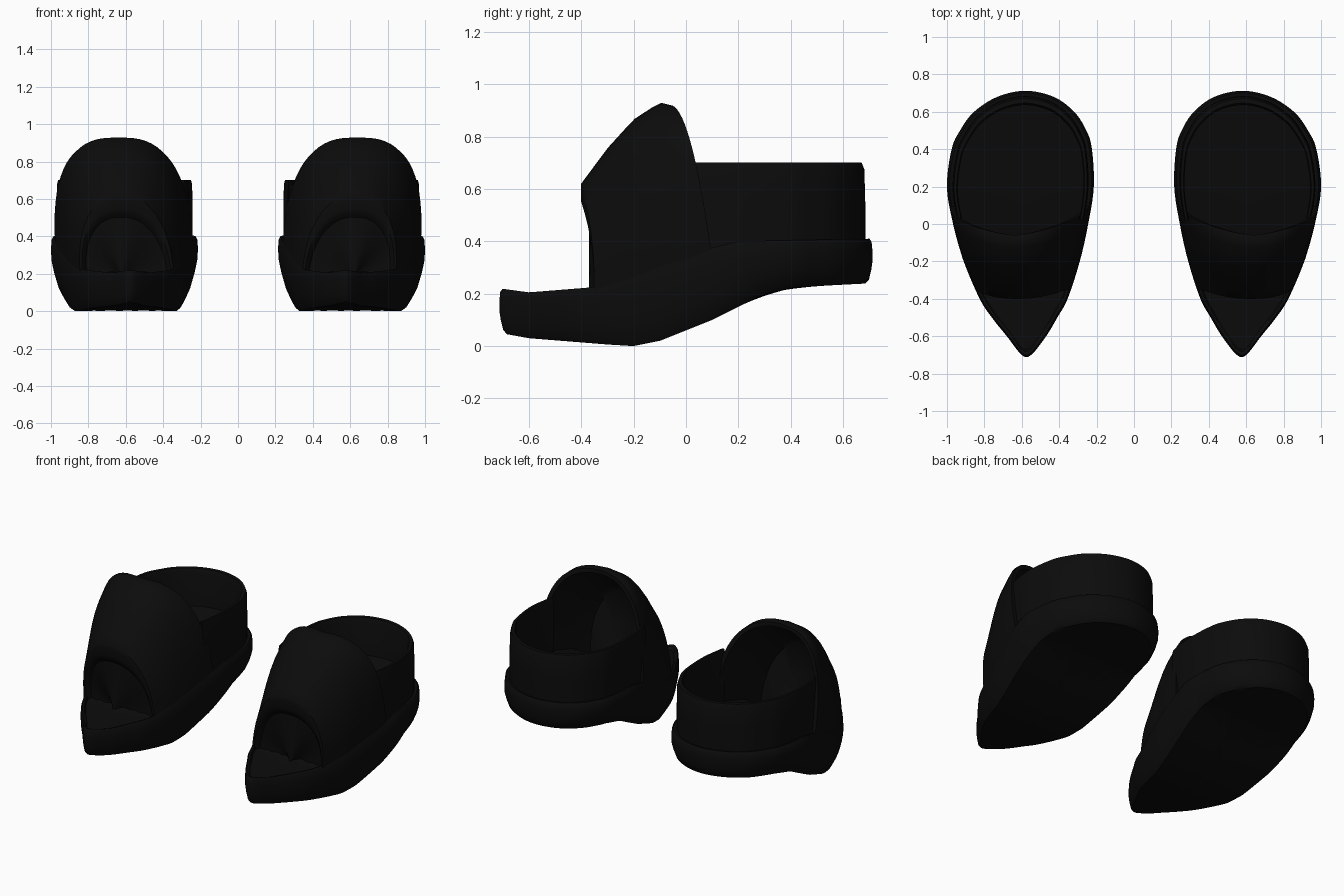
import bpy, bmesh, math

cube = bpy.data.objects.get("Cube")
if cube:
    bpy.data.objects.remove(cube, do_unlink=True)

black = bpy.data.materials.new("black_leather")
black.use_nodes = True
colour = (0.0035, 0.0035, 0.0035, 1)
black.diffuse_color = colour
bsdf = next(n for n in black.node_tree.nodes if n.type == 'BSDF_PRINCIPLED')
bsdf.inputs["Base Color"].default_value = colour
bsdf.inputs["Roughness"].default_value = 0.8

# Edges of the shoe plan: (y, inner x, outer x); then height profiles (y, z)
PLAN = [(-0.70, 0.55, 0.60), (-0.6, 0.47, 0.68), (-0.5, 0.41, 0.76), (-0.4, 0.355, 0.825),
        (-0.2, 0.29, 0.91), (0, 0.245, 0.967), (0.2, 0.215, 1.0), (0.4, 0.225, 0.975),
        (0.5, 0.255, 0.93), (0.6, 0.32, 0.855), (0.68, 0.43, 0.73)]
BOTTOM = [(-0.71, 0.05), (-0.6, 0.03), (-0.3, 0.006), (-0.2, 0.0), (-0.1, 0.02),
          (0.1, 0.10), (0.3, 0.2), (0.42, 0.225), (0.71, 0.24)]
TOP = [(-0.71, 0.22), (-0.6, 0.205), (-0.35, 0.225), (0, 0.35), (0.2, 0.4), (0.71, 0.41)]
FOOTBED = [(-0.71, 0.19), (-0.3, 0.205), (-0.15, 0.32), (0.2, 0.4), (0.65, 0.47)]
RIDGE = [(-0.40, 0.62), (-0.3, 0.755), (-0.2, 0.865), (-0.1, 0.93), (-0.06, 0.92)]


def lerp(table, y, col=1):
    y = min(max(y, table[0][0]), table[-1][0])
    for a, b in zip(table, table[1:]):
        if y <= b[0]:
            t = (y - a[0]) / (b[0] - a[0])
            return a[col] + t * (b[col] - a[col])


def catmull(pts, steps=8):
    out, n = [], len(pts)
    for i in range(n):
        p = [pts[(i + k - 1) % n] for k in range(4)]
        for s in range(steps):
            t = s / steps
            out.append(tuple(0.5 * (2 * b + (c - a) * t + (2 * a - 5 * b + 4 * c - d) * t * t
                                    + (3 * b - a - 3 * c + d) * t ** 3)
                             for a, b, c, d in zip(*p)))
    return out


# Closed plan outline, from the toe up the outer side, round the heel and back
OUTLINE = catmull([(r[2], r[0]) for r in PLAN] + [(0.58, 0.712)]
                  + [(r[1], r[0]) for r in reversed(PLAN)])
CX, CY = 0.6, 0.02


def ring(sx, sy, z):
    pts = [(CX + (x - CX) * sx, CY + (y - CY) * sy) for x, y in OUTLINE]
    return [(x, y, z(y)) for x, y in pts]


def loft(name, rings, side, closed=True):
    bm = bmesh.new()
    rows = [[bm.verts.new((x * side, y, z)) for x, y, z in r] for r in rings]
    for a, b in zip(rows, rows[1:]):
        n = len(a)
        for i in range(n if closed else n - 1):
            j = (i + 1) % n
            bm.faces.new((a[i], a[j], b[j], b[i]))
    bmesh.ops.remove_doubles(bm, verts=bm.verts, dist=0.0005)
    bmesh.ops.recalc_face_normals(bm, faces=bm.faces)
    me = bpy.data.meshes.new(name)
    bm.to_mesh(me)
    bm.free()
    me.materials.append(black)
    ob = bpy.data.objects.new(name, me)
    bpy.context.collection.objects.link(ob)
    bpy.ops.object.select_all(action='DESELECT')
    ob.select_set(True)
    bpy.context.view_layer.objects.active = ob
    bpy.ops.object.shade_smooth_by_angle(angle=math.radians(40))


# Height at a fraction of the sole's thickness
def level(f):
    return lambda y: lerp(BOTTOM, y) * (1 - f) + lerp(TOP, y) * f


def footbed(y):
    return lerp(FOOTBED, y)


# Sole: underside, flared wall, rounded rim and footbed
def sole(name, side):
    rings = [ring(s * 0.88, s * 0.96, level(0)) for s in (0, 0.2, 0.4, 0.6, 0.8, 0.93, 1)]
    rings += [ring(0.92, 0.98, level(0.08)), ring(0.965, 0.993, level(0.3)),
              ring(0.993, 1, level(0.5)), ring(1, 1, level(0.72)),
              ring(0.99, 0.995, level(0.93)), ring(0.965, 0.983, level(1)),
              ring(0.925, 0.96, level(0.98))]
    rings += [ring(s * 0.905, s * 0.945, footbed) for s in (1, 0.85, 0.7, 0.55, 0.4, 0.2, 0)]
    loft(name, rings, side)


# Heel counter: upright wall with thickness, open towards the toe
def heel_counter(name, side):
    def wall(s, z):
        return [p for p, o in zip(ring(s, s + 0.035, z), OUTLINE) if o[1] > 0]
    rim = 0.70
    rings = [wall(0.925, level(0.75)), wall(0.925, lambda y: 0.55),
             wall(0.92, lambda y: rim - 0.025), wall(0.905, lambda y: rim),
             wall(0.87, lambda y: rim), wall(0.855, lambda y: rim - 0.025),
             wall(0.855, level(0.75))]
    loft(name, rings, side, closed=False)


# One arch of the vamp; v runs from its front edge to its back edge
def arch(v, inset=0.0, wide=1.0, tall=1.0, push=0.0, steps=32):
    pts = []
    crown = -0.40 + 0.34 * v
    bulge = 0.82 - 0.14 * min(1, 2 * v)
    for i in range(steps + 1):
        a = math.pi * i / steps
        c, s = math.cos(a), max(math.sin(a), 0)
        up = s ** bulge
        y = crown + 0.05 * (1 - v) * c * c + 0.16 * v * math.sqrt(max(1 - up, 0))
        lo, hi = lerp(PLAN, y, 1), lerp(PLAN, y, 2)
        mid, half = (lo + hi) / 2, (hi - lo) / 2 * 0.985 - inset
        base = lerp(TOP, y) - 0.04
        height = lerp(RIDGE, crown) - inset - base
        # the crown leans towards the outer side
        x = mid + 0.035 * up + half * wide * math.copysign(abs(c) ** bulge, c)
        pts.append((x, y + push, base + height * tall * up))
    return pts


# Vamp: shallow toe arch, rounded lip, domed outside and hollow inside
def vamp(name, side):
    steps = [i / 10 for i in range(11)]
    rings = [arch(0, wide=s, tall=s * 0.85, push=0.03) for s in (0.02, 0.4, 0.86)]
    rings += [arch(0, wide=0.91, tall=0.78, push=0.01), arch(0, wide=0.95, tall=0.84),
              arch(0, wide=0.98, tall=0.95)]
    rings += [arch(v) for v in steps]
    rings += [arch(v, inset=0.025) for v in reversed(steps[2:])]
    rings += [arch(steps[2], inset=0.025, wide=s, tall=s) for s in (0.6, 0.02)]
    loft(name, rings, side, closed=False)


for label, side in (("left", 1), ("right", -1)):
    sole(label + "_sole", side)
    heel_counter(label + "_heel_counter", side)
    vamp(label + "_vamp", side)
